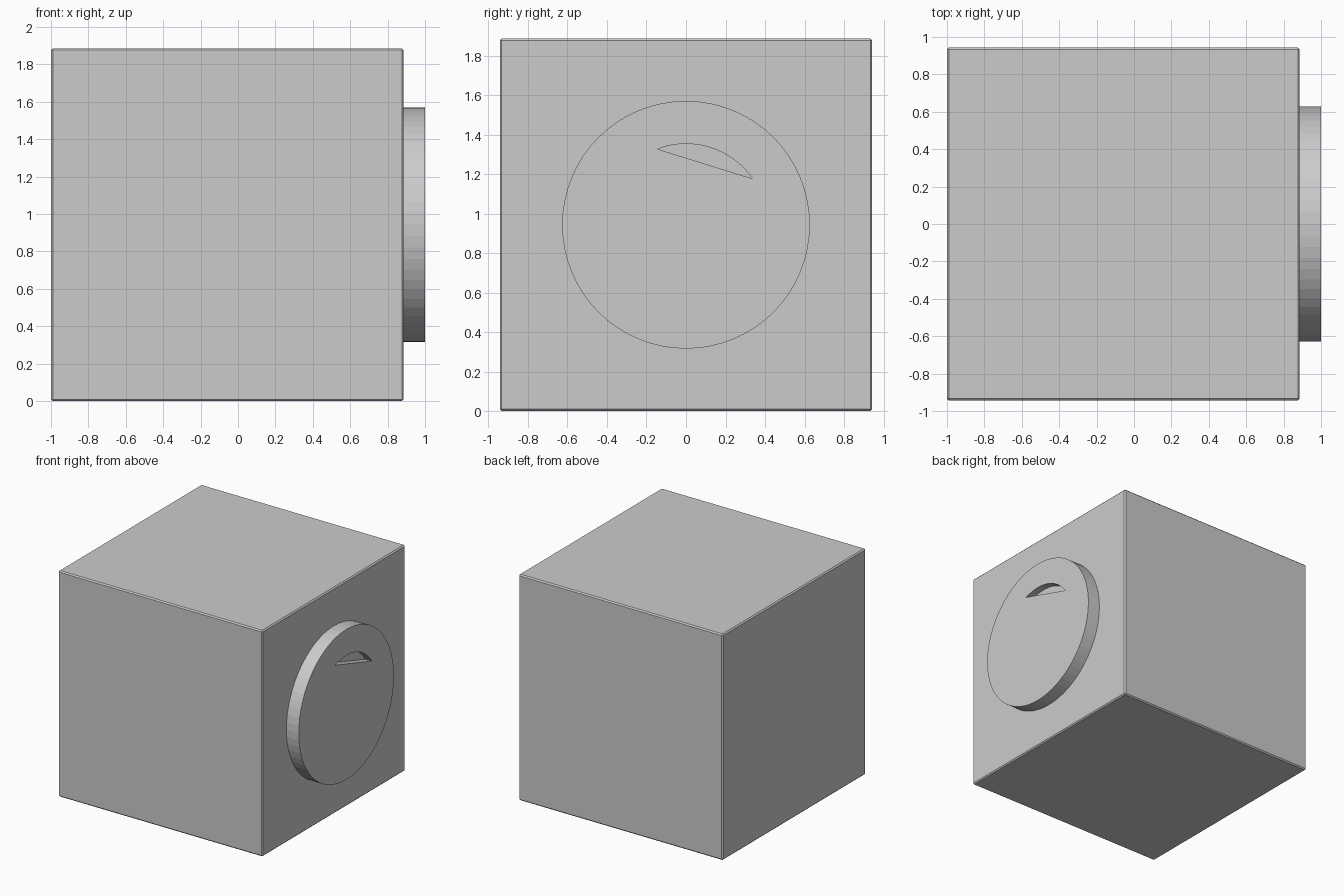
import bpy, bmesh, math

if "Cube" in bpy.data.objects:
    bpy.data.objects.remove(bpy.data.objects["Cube"])

CY, CZ = 0.0, 0.943   # dial axis


def prism(name, profile, x0, x1):
    """Extrude a closed (y, z) profile along x."""
    bm = bmesh.new()
    face = bm.faces.new([bm.verts.new((x0, y, z)) for y, z in profile])
    ext = bmesh.ops.extrude_face_region(bm, geom=[face])
    verts = [g for g in ext["geom"] if isinstance(g, bmesh.types.BMVert)]
    bmesh.ops.translate(bm, verts=verts, vec=(x1 - x0, 0, 0))
    bmesh.ops.recalc_face_normals(bm, faces=bm.faces)
    mesh = bpy.data.meshes.new(name)
    bm.to_mesh(mesh)
    bm.free()
    obj = bpy.data.objects.new(name, mesh)
    bpy.context.collection.objects.link(obj)
    return obj


def arc(radius, start, end, count):
    return [(CY + radius * math.cos(start + (end - start) * i / count),
             CZ + radius * math.sin(start + (end - start) * i / count))
            for i in range(count + 1)]


# Cube body with slightly chamfered edges
h = 0.943
body = prism("body", [(-h, 0), (h, 0), (h, 2 * h), (-h, 2 * h)], -1.0, 0.886)
bevel = body.modifiers.new("edge_chamfer", "BEVEL")
bevel.width = 0.01
bevel.segments = 1

# Round raised disc on the right side
disc = prism("disc", arc(0.627, 0, 2 * math.pi, 64)[:-1], 0.87, 1.0)

# Finger recess: circle segment cut into the disc
a0, a1 = math.atan2(0.232, 0.335), math.atan2(0.385, -0.145)
cutter = prism("recess_cutter", arc(0.41, a0, a1, 16), 0.94, 1.1)
cutter.hide_render = True
cutter.hide_set(True)
cut = disc.modifiers.new("recess", "BOOLEAN")
cut.operation = "DIFFERENCE"
cut.solver = "EXACT"
cut.object = cutter
